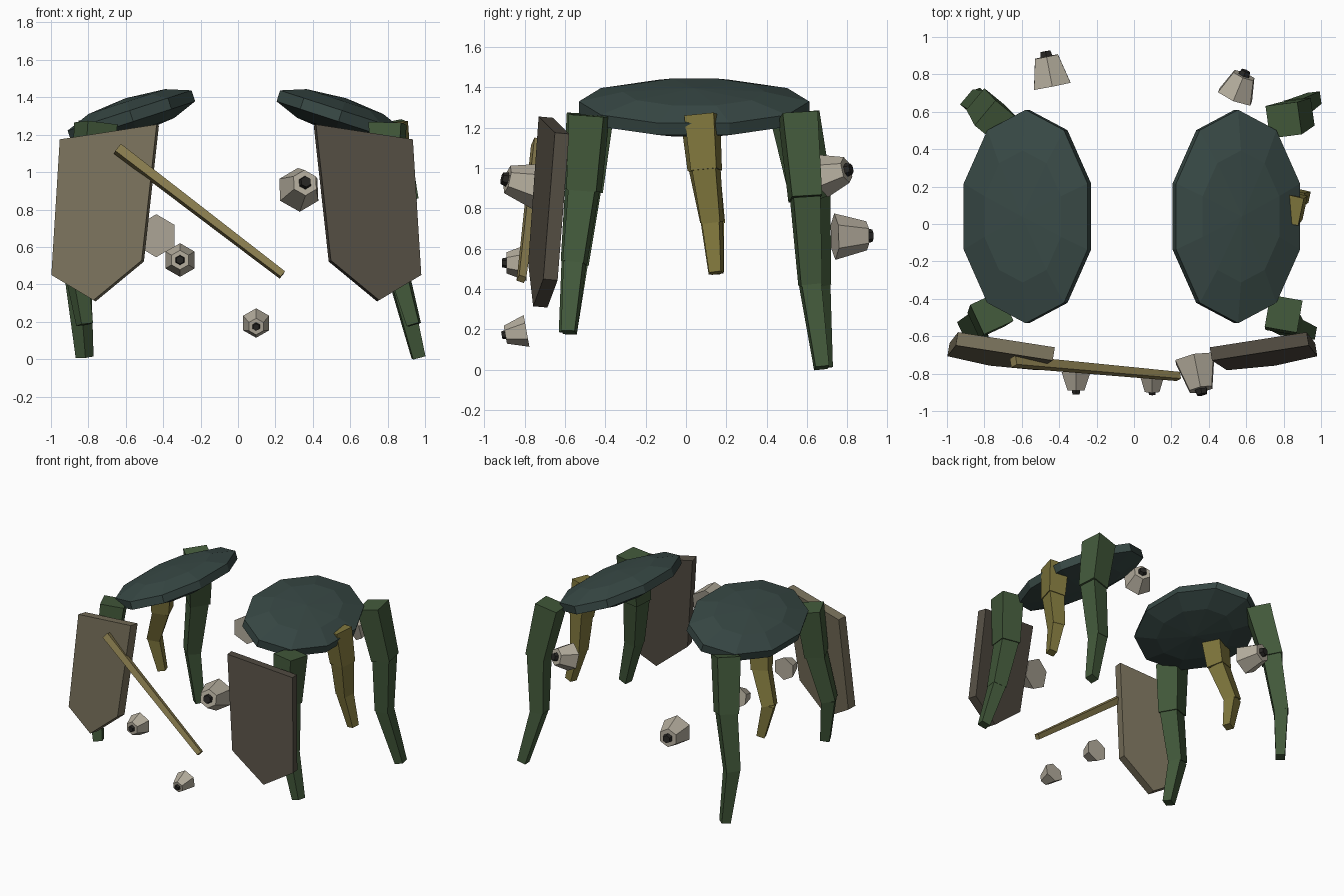
import bpy, math
from mathutils import Vector, Matrix

if "Cube" in bpy.data.objects:
    bpy.data.objects.remove(bpy.data.objects["Cube"])


def material(name, rgb):
    m = bpy.data.materials.new(name)
    m.diffuse_color = (*rgb, 1)
    m.use_nodes = True
    m.node_tree.nodes["Principled BSDF"].inputs["Base Color"].default_value = m.diffuse_color
    return m


SHELL = material("dark_teal", (0.04, 0.067, 0.061))
GREEN = material("green", (0.055, 0.1, 0.043))
GOLD = material("gold", (0.21, 0.18, 0.045))
ROD = material("pale_gold", (0.26, 0.21, 0.08))
TAN = material("tan", (0.19, 0.165, 0.105))
BROWN = material("brown", (0.09, 0.077, 0.058))
STONE = material("stone", (0.46, 0.42, 0.34))
BLACK = material("black", (0.02, 0.019, 0.017))


def mesh_object(name, verts, faces, mat):
    me = bpy.data.meshes.new(name)
    me.from_pydata(verts, [], faces)
    me.materials.append(mat)
    ob = bpy.data.objects.new(name, me)
    bpy.context.collection.objects.link(ob)
    return ob


def prism(name, p, q, r1, r2, n, ref, start, mat):
    """Closed n-sided tapered prism from p to q; ref sets its twist."""
    p, q = Vector(p), Vector(q)
    d = (q - p).normalized()
    a = (Vector(ref) - d * d.dot(Vector(ref))).normalized()
    b = d.cross(a)
    verts = []
    for c, r in ((p, r1), (q, r2)):
        for i in range(n):
            t = start + 2 * math.pi * i / n
            verts.append(c + r * (a * math.cos(t) + b * math.sin(t)))
    faces = [(i, (i + 1) % n, n + (i + 1) % n, n + i) for i in range(n)]
    faces += [tuple(reversed(range(n))), tuple(range(n, 2 * n))]
    return mesh_object(name, verts, faces, mat)


def leg(name, joints, widths, yaw, mat):
    """Three tapered square segments, each slightly overlapping the next."""
    ref = (math.cos(math.radians(yaw)), math.sin(math.radians(yaw)), 0)
    for i, part in enumerate(("upper", "middle", "lower")):
        p, q = Vector(joints[i]), Vector(joints[i + 1])
        if i < 2:
            q += (q - p).normalized() * 0.012
        w1, w2 = widths[i]
        k = math.sqrt(0.5)
        prism(f"{name}_{part}", p, q, w1 * k, w2 * k, 4, ref, math.pi / 4, mat)


# Flattened ten-sided shells, tilted down toward the outside
for name, x, s in (("left_shell", -0.57, -1), ("right_shell", 0.547, 1)):
    bpy.ops.mesh.primitive_uv_sphere_add(segments=10, ring_count=5, radius=1)
    ob = bpy.context.object
    ob.name = ob.data.name = name
    ob.data.transform(Matrix.Translation((x, 0.04, 1.3))
                      @ Matrix.Rotation(s * math.radians(18), 4, 'Y')
                      @ Matrix.Diagonal((0.385, 0.6, 0.1, 1))
                      @ Matrix.Rotation(0, 4, 'Z'))
    ob.data.materials.append(SHELL)

# Corner legs
W = ((0.175, 0.15), (0.135, 0.105), (0.1, 0.068))
leg("front_left_leg", [(-0.76, -0.475, 1.26), (-0.79, -0.51, 0.9),
                       (-0.875, -0.55, 0.54), (-0.82, -0.585, 0.185)], W, 25, GREEN)
leg("front_right_leg", [(0.8, -0.48, 1.26), (0.79, -0.505, 0.9),
                        (0.84, -0.55, 0.54), (0.94, -0.58, 0.185)], W, -10, GREEN)
leg("back_left_leg", [(-0.73, 0.54, 1.26), (-0.79, 0.62, 0.86),
                      (-0.855, 0.645, 0.43), (-0.82, 0.68, 0.01)], W, -40, GREEN)
leg("back_right_leg", [(0.8, 0.555, 1.26), (0.88, 0.59, 0.86),
                       (0.86, 0.615, 0.43), (0.965, 0.672, 0.01)], W, 8, GREEN)

# Shorter middle legs
W = ((0.15, 0.13), (0.12, 0.095), (0.09, 0.06))
leg("left_middle_leg", [(-0.71, 0.07, 1.24), (-0.73, 0.09, 1.0),
                        (-0.825, 0.13, 0.74), (-0.77, 0.15, 0.48)], W, 20, GOLD)
leg("right_middle_leg", [(0.82, 0.08, 1.26), (0.85, 0.1, 1.0),
                         (0.85, 0.13, 0.74), (0.91, 0.15, 0.48)], W, -12, GOLD)

# Pointed front plates: outline in x, z laid on a leaning plane
OUTLINE = [(0.417, 1.255), (0.935, 1.175), (0.98, 0.45), (0.755, 0.315), (0.497, 0.528)]
normal = Vector((-0.17, 1, -0.09)).normalized() * 0.072
for name, s, shift, mat in (("right_plate", 1, 0, BROWN), ("left_plate", -1, -0.018, TAN)):
    front = [Vector((x, -0.73 + 0.17 * (x - 0.417) - 0.09 * (1.255 - z), z)) for x, z in OUTLINE]
    pts = front + [v + normal for v in front]
    n = len(front)
    faces = [tuple(reversed(range(n))), tuple(range(n, 2 * n))]
    faces += [(i, (i + 1) % n, n + (i + 1) % n, n + i) for i in range(n)]
    if s > 0:
        faces = [f[::-1] for f in faces]
    else:
        pts = [Vector((-v.x + shift, v.y, v.z)) for v in pts]
    mesh_object(name, pts, faces, mat)

# Slanted square rod
prism("front_rod", (-0.645, -0.735, 1.125), (0.237, -0.815, 0.45),
      0.036, 0.027, 4, (0, 1, 0), math.radians(25), ROD)

# Six-sided nozzles with a dark tip: base centre, cap centre, base and cap radius
NOZZLES = {
    "front_right_nozzle": ((0.325, -0.72, 0.905), (0.358, -0.885, 0.943), 0.12, 0.07),
    "front_left_nozzle": ((-0.31, -0.79, 0.53), (-0.31, -0.89, 0.53), 0.09, 0.052),
    "front_low_nozzle": ((0.097, -0.79, 0.193), (0.097, -0.895, 0.174), 0.08, 0.045),
    "back_left_nozzle": ((-0.437, 0.737, 0.66), (-0.468, 0.895, 0.664), 0.115, 0.072),
    "back_right_nozzle": ((0.54, 0.68, 0.96), (0.588, 0.795, 0.99), 0.108, 0.066),
}
for name, (p, q, r1, r2) in NOZZLES.items():
    prism(name, p, q, r1, r2, 6, (0, 0, 1), 0, STONE)
    d = (Vector(q) - Vector(p)).normalized()
    prism(name + "_tip", Vector(q) - d * 0.01, Vector(q) + d * r2 * 0.4,
          r2 * 0.55, r2 * 0.42, 6, (0, 0, 1), 0, BLACK)
